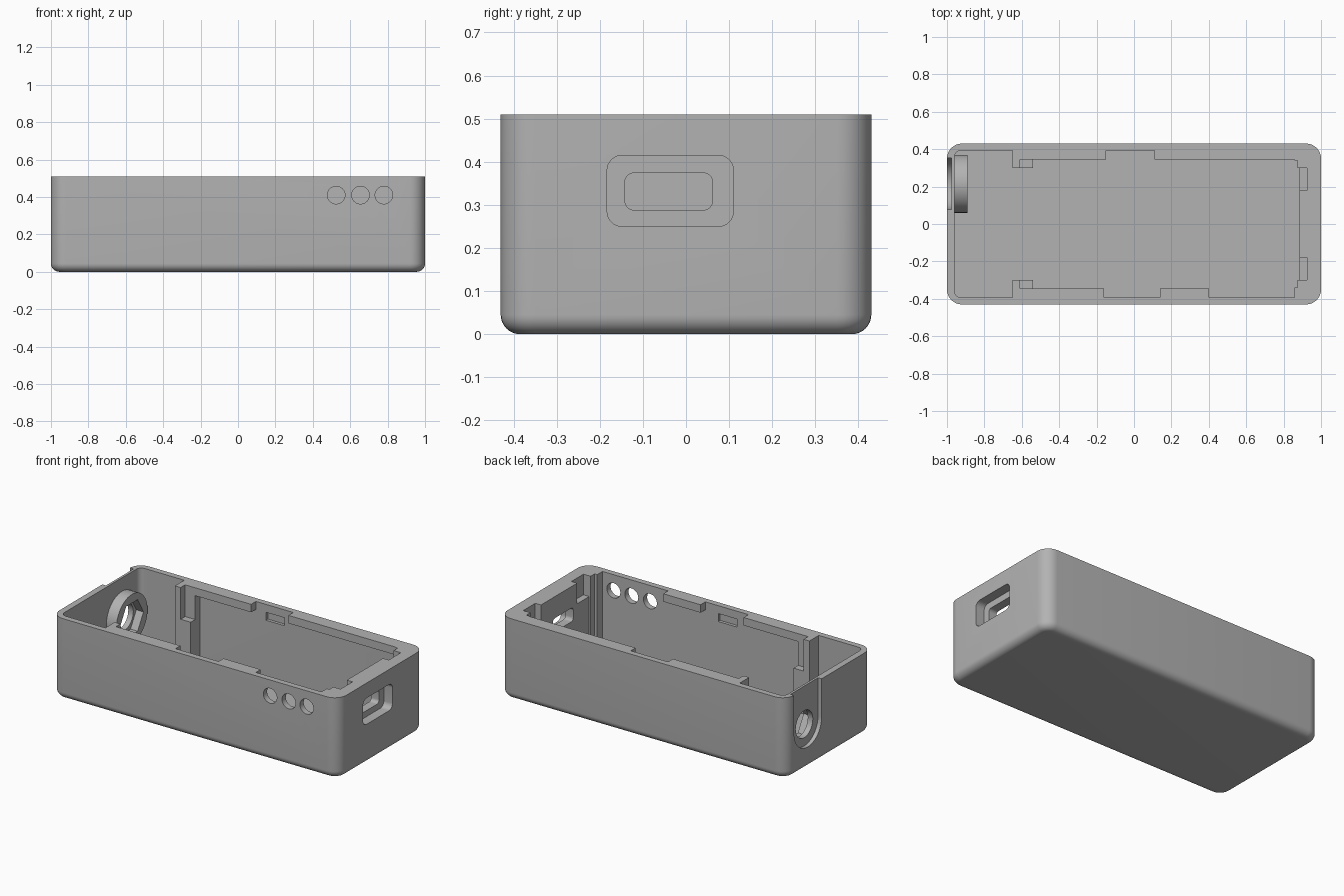
import bpy, bmesh
from math import pi, sin, cos, radians

if "Cube" in bpy.data.objects:
    bpy.data.objects.remove(bpy.data.objects["Cube"], do_unlink=True)

grey = bpy.data.materials.new("plain grey plastic")
grey.use_nodes = True
grey.diffuse_color = (0.45, 0.45, 0.45, 1)
grey.node_tree.nodes["Principled BSDF"].inputs["Base Color"].default_value = grey.diffuse_color

TOP = 0.51


def rounded(u0, u1, v0, v1, r, n=8):
    """Outline of a rounded rectangle."""
    pts = []
    corners = ((u1 - r, v1 - r), (u0 + r, v1 - r), (u0 + r, v0 + r), (u1 - r, v0 + r))
    for k, (cu, cv) in enumerate(corners):
        for i in range(n + 1):
            a = (k + i / n) * pi / 2
            pts.append((cu + r * cos(a), cv + r * sin(a)))
    return pts


def circle(cu, cv, r, n=48):
    return [(cu + r * cos(2 * pi * i / n), cv + r * sin(2 * pi * i / n)) for i in range(n)]


def rect(u0, u1, v0, v1):
    return [(u0, v0), (u1, v0), (u1, v1), (u0, v1)]


def loft(name, rings, axis="z"):
    """Closed solid through (outline, position) rings along an axis."""
    place = {"x": lambda u, v, w: (w, u, v),
             "y": lambda u, v, w: (u, w, v),
             "z": lambda u, v, w: (u, v, w)}[axis]
    bm = bmesh.new()
    loops = [[bm.verts.new(place(u, v, w)) for u, v in pts] for pts, w in rings]
    for a, b in zip(loops, loops[1:]):
        for i in range(len(a)):
            j = (i + 1) % len(a)
            bm.faces.new((a[i], a[j], b[j], b[i]))
    bm.faces.new(loops[0])
    bm.faces.new(loops[-1])
    bmesh.ops.recalc_face_normals(bm, faces=bm.faces[:])
    mesh = bpy.data.meshes.new(name)
    bm.to_mesh(mesh)
    bm.free()
    mesh.materials.append(grey)
    ob = bpy.data.objects.new(name, mesh)
    bpy.context.collection.objects.link(ob)
    return ob


def combine(operation, outline, lo, hi, axis="z"):
    """Add a prism to the case or cut one out of it."""
    tool = loft("helper", [(outline, lo), (outline, hi)], axis)
    tool.hide_render = True
    mod = case.modifiers.new("shape", "BOOLEAN")
    mod.operation, mod.solver, mod.object = operation, "EXACT", tool
    bpy.context.view_layer.objects.active = case
    bpy.ops.object.modifier_apply(modifier=mod.name)
    bpy.data.objects.remove(tool, do_unlink=True)


def add(*args):
    combine("UNION", *args)


def cut(*args):
    combine("DIFFERENCE", *args)


# Outer shell with rounded upright corners and a rounded bottom edge
fillet = 0.045
rings = []
for i in range(9):
    a = i / 8 * pi / 2
    d = fillet * (1 - sin(a))
    rings.append((rounded(-1 + d, 1 - d, -0.43 + d, 0.43 - d, 0.08 - d), fillet * (1 - cos(a))))
rings.append((rounded(-1, 1, -0.43, 0.43, 0.08), TOP))
case = loft("open_case", rings)

# Main cavity
cut(rounded(-0.96, 0.885, -0.393, 0.393, 0.035), 0.04, 0.6)

# Overhanging lips along the long walls
lips = ((1, -0.58, -0.15), (1, 0.11, 0.89), (-1, -0.58, -0.16), (-1, 0.14, 0.40))
for side, x0, x1 in lips:
    y0, y1 = sorted((side * 0.345, side * 0.41))
    add(rect(x0, x1, y0, y1), 0.46, TOP)

for side in (1, -1):
    # Stepped posts that hold the board edge
    y0, y1 = sorted((side * 0.30, side * 0.41))
    add(rect(-0.65, -0.54, y0, y1), 0.03, TOP)
    y0, y1 = sorted((side * 0.28, side * 0.345))
    cut(rect(-0.61, -0.50, y0, y1), 0.31, 0.6)
    # Corner posts at the socket end
    y0, y1 = sorted((side * 0.34, side * 0.41))
    add(rect(0.857, 0.90, y0, y1), 0.03, TOP)
    y0, y1 = sorted((side * 0.30, side * 0.36))
    add(rect(0.875, 0.90, y0, y1), 0.03, TOP)
    # Slots in the end wall
    y0, y1 = sorted((side * 0.18, side * 0.30))
    cut(rect(0.86, 0.925, y0, y1), 0.38, 0.6)
    # Snap pockets in the long walls
    y0, y1 = sorted((side * 0.37, side * 0.412))
    cut(rect(-0.08, 0.05, 0.41, 0.46), y0, y1, "y")

# Round switch boss with an outside thumb groove open to the rim
cy, cz = 0.215, 0.27
add(circle(cy, cz, 0.155), -0.97, -0.89, "x")
groove = [(cy + 0.137 * cos(pi + pi * i / 24), cz + 0.137 * sin(pi + pi * i / 24)) for i in range(25)]
groove += [(cy + 0.137, 0.6), (cy - 0.137, 0.6)]
cut(groove, -1.1, -0.975, "x")
cut(circle(cy, cz, 0.115, 6), -0.94, -0.8, "x")
cut(circle(cy, cz, 0.085), -1.1, -0.8, "x")

# Socket recess and opening in the end wall
cut(rounded(-0.183, 0.11, 0.25, 0.415, 0.035), 0.94, 1.1, "x")
cut(rounded(-0.142, 0.062, 0.288, 0.374, 0.022), 0.8, 1.1, "x")

# Indicator holes in the front wall
for x in (0.525, 0.655, 0.78):
    cut(circle(x, 0.41, 0.047), -0.5, -0.36, "y")

bpy.ops.object.select_all(action="DESELECT")
case.select_set(True)
bpy.context.view_layer.objects.active = case
bpy.ops.object.shade_smooth_by_angle(angle=radians(30))
